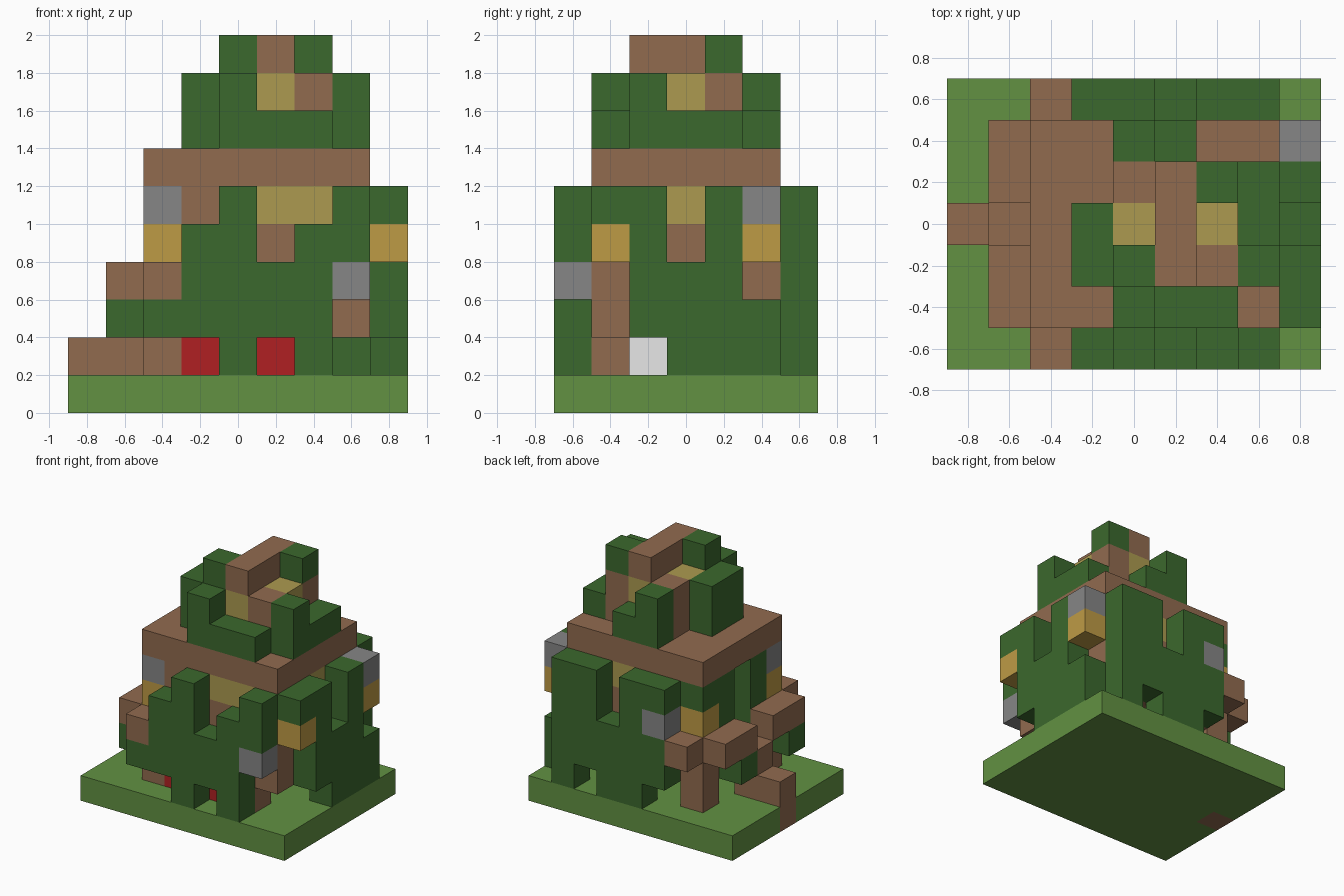
import bpy
import bmesh
from mathutils import Vector

CELL = 0.2
ORIGIN = Vector((-0.9, -0.7, 0.0))

default_cube = bpy.data.objects.get("Cube")
if default_cube:
    bpy.data.objects.remove(default_cube, do_unlink=True)


def linear(channel):
    value = channel / 255
    return value / 12.92 if value <= 0.04045 else ((value + 0.055) / 1.055) ** 2.4


def make_material(name, red, green, blue):
    material = bpy.data.materials.new(name)
    material.use_nodes = True
    colour = (linear(red), linear(green), linear(blue), 1.0)
    material.diffuse_color = colour
    shader = material.node_tree.nodes["Principled BSDF"]
    shader.inputs["Base Color"].default_value = colour
    shader.inputs["Roughness"].default_value = 0.9
    return material


grass = make_material("grass green", 98, 145, 66)
leaf = make_material("leaf green", 59, 104, 45)
wood = make_material("wood brown", 145, 107, 79)
straw = make_material("straw yellow", 172, 154, 80)
glow = make_material("lantern gold", 190, 155, 69)
stone = make_material("stone grey", 134, 134, 134)
blanket = make_material("blanket red", 176, 32, 34)
linen = make_material("linen white", 255, 255, 255)

owner = {}       # grid cell -> part name; later parts replace earlier ones
part_material = {}


def box(name, material, corner, size=(1, 1, 1)):
    """Fill a block of grid cells with one part."""
    part_material[name] = material
    for dx in range(size[0]):
        for dy in range(size[1]):
            for dz in range(size[2]):
                owner[corner[0] + dx, corner[1] + dy, corner[2] + dz] = name


def column(name, material, x, y, bottom, top):
    """Fill one upright stack of cells, from bottom to top inclusive."""
    box(name, material, (x, y, bottom), (1, 1, top - bottom + 1))


# Ground plate
box("ground", grass, (0, 0, 0), (9, 7, 1))

# House body and its straw band under the roof
box("house_body", wood, (3, 1, 2), (5, 5, 4))
box("straw_band_front", straw, (4, 1, 5), (3, 1, 1))
box("straw_band_back", straw, (4, 5, 5), (3, 1, 1))
box("straw_band_left", straw, (7, 3, 5))
box("straw_band_right", straw, (3, 3, 5))

# Posts
for y, side in ((1, "front"), (5, "back")):
    column(side + "_corner_post", wood, 2, y, 1, 3)
column("short_post", wood, 6, 1, 1, 1)

# Beds below the raised body
for x, side in ((3, "right"), (5, "left")):
    box(side + "_bed_blanket", blanket, (x, 1, 1))
    box(side + "_bed_pillow", linen, (x, 2, 1))

# Leafy front wall
for x, bottom, top in ((2, 2, 2), (3, 2, 4), (4, 1, 5), (5, 2, 3), (6, 1, 4), (7, 4, 5)):
    column("front_leaves", leaf, x, 0, bottom, top)

# Leafy back wall
for x, bottom, top in ((3, 2, 5), (4, 1, 5), (5, 1, 3), (6, 2, 5), (7, 1, 5)):
    column("back_leaves", leaf, x, 6, bottom, top)

# Leafy walls on the two sides
for y, bottom, top in ((1, 5, 5), (2, 2, 5), (3, 1, 3), (4, 1, 5), (5, 1, 2)):
    column("left_leaves", leaf, 8, y, bottom, top)
for y in (2, 4):
    column("right_leaves", leaf, 2, y, 2, 5)
box("right_leaves", leaf, (2, 5, 5))

# Entrance steps, porch rails and the leaves hanging from them
column("entrance_step", wood, 0, 3, 0, 1)
column("entrance_stair", wood, 1, 3, 1, 2)
for y, side in ((1, "front"), (4, "back")):
    box(side + "_porch_rail", wood, (1, y, 3), (1, 2, 1))
    box(side + "_porch_leaves", leaf, (1, y, 2))
for y, side in ((0, "front"), (6, "back")):
    box(side + "_rail_end", wood, (2, y, 3))

# Lanterns with stone caps, and loose stones in the leaves
for x, y, side in ((2, 1, "front_right"), (2, 5, "back_right"),
                   (8, 1, "front_left"), (8, 5, "back_left")):
    box(side + "_lantern", glow, (x, y, 4))
for x, y, side in ((2, 1, "front"), (8, 5, "back")):
    box(side + "_lantern_cap", stone, (x, y, 5))
box("front_stone", stone, (7, 0, 3))
box("back_stone", stone, (3, 6, 4))

# Flat roof
box("roof", wood, (2, 1, 6), (6, 5, 1))

# Tower: wooden corners, straw panels and a wooden ridge
box("tower", wood, (4, 2, 7), (3, 3, 2))
for x, y, side in ((5, 2, "front"), (5, 4, "back"), (4, 3, "right"), (6, 3, "left")):
    column("tower_panel_" + side, straw, x, y, 7, 8)
box("tower_ridge", wood, (5, 2, 9), (1, 3, 1))
for x, y, side in ((4, 2, "front"), (6, 4, "back")):
    box("ridge_leaves_" + side, leaf, (x, y, 9))

# Leafy ring round the tower, with one taller part on each side
box("tower_leaves_front", leaf, (4, 1, 7), (3, 1, 1))
box("tower_leaves_front", leaf, (4, 1, 8))
box("tower_leaves_left", leaf, (7, 2, 7), (1, 3, 1))
box("tower_leaves_left", leaf, (7, 2, 8))
box("tower_leaves_back", leaf, (4, 5, 7), (2, 1, 1))
box("tower_leaves_back", leaf, (4, 5, 8))
box("tower_leaves_right", leaf, (3, 2, 7), (1, 2, 2))


def build_part(name, material):
    """Turn the exposed cell sides of a part into one clean mesh."""
    bm = bmesh.new()
    for cell in [c for c, part in owner.items() if part == name]:
        centre = ORIGIN + (Vector(cell) + Vector((0.5, 0.5, 0.5))) * CELL
        for axis in range(3):
            for sign in (-1, 1):
                neighbour = list(cell)
                neighbour[axis] += sign
                if tuple(neighbour) in owner:
                    continue
                normal, u, v = Vector(), Vector(), Vector()
                normal[axis] = sign
                u[(axis + 1) % 3] = 1
                v[(axis + 2) % 3] = sign
                corners = (-u - v, u - v, u + v, v - u)
                bm.faces.new([bm.verts.new(centre + (normal + c) * CELL / 2)
                              for c in corners])
    if bm.faces:
        bmesh.ops.remove_doubles(bm, verts=bm.verts[:], dist=0.001)
        bmesh.ops.dissolve_limit(bm, angle_limit=0.01, verts=bm.verts[:], edges=bm.edges[:])
        mesh = bpy.data.meshes.new(name)
        bm.to_mesh(mesh)
        mesh.materials.append(material)
        bpy.context.collection.objects.link(bpy.data.objects.new(name, mesh))
    bm.free()


for part_name, part_colour in part_material.items():
    build_part(part_name, part_colour)
